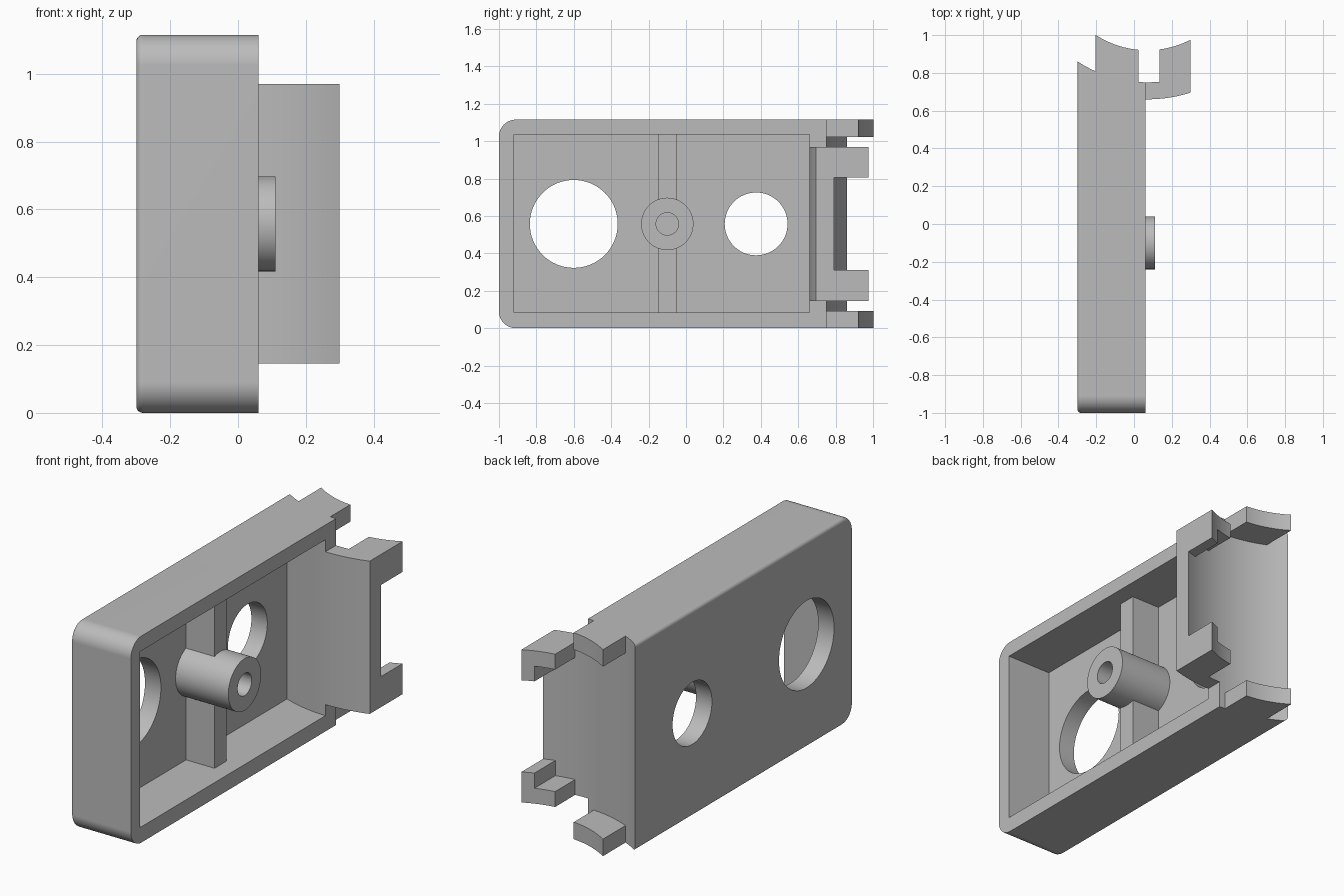
import bpy, bmesh, math
from mathutils import Matrix, Vector

if "Cube" in bpy.data.objects:
    bpy.data.objects.remove(bpy.data.objects["Cube"], do_unlink=True)

H = 1.115                       # overall height
MID = H / 2
BACK, FLOOR, RIM, WING = -0.3, -0.205, 0.06, 0.3   # depths along x
AXIS_X, AXIS_Y = 0.07, 1.42     # shared axis of the curved end
R_TIP, R_IN, R_OUT = 0.5, 0.67, 0.76

grey = bpy.data.materials.new("plain grey")
grey.use_nodes = True
grey.diffuse_color = (0.5, 0.5, 0.5, 1)
grey.node_tree.nodes["Principled BSDF"].inputs["Base Color"].default_value = (0.5, 0.5, 0.5, 1)


def arc(r, x0, x1, n=20):
    """Points on the curved end between two x positions."""
    xs = [x0 + (x1 - x0) * i / n for i in range(n + 1)]
    return [(x, AXIS_Y - math.sqrt(r * r - (x - AXIS_X) ** 2)) for x in xs]


def make(name, bm):
    bmesh.ops.recalc_face_normals(bm, faces=bm.faces)
    mesh = bpy.data.meshes.new(name)
    bm.to_mesh(mesh)
    bm.free()
    mesh.materials.append(grey)
    ob = bpy.data.objects.new(name, mesh)
    bpy.context.collection.objects.link(ob)
    return ob


def prism(points, offset):
    bm = bmesh.new()
    face = bm.faces.new([bm.verts.new(p) for p in points])
    res = bmesh.ops.extrude_face_region(bm, geom=[face])
    moved = [v for v in res["geom"] if isinstance(v, bmesh.types.BMVert)]
    bmesh.ops.translate(bm, verts=moved, vec=offset)
    return bm


def slab(name, outline, z0, z1):
    """Plan outline extruded upwards."""
    return make(name, prism([(x, y, z0) for x, y in outline], Vector((0, 0, z1 - z0))))


def rod(name, y, r, x0, x1):
    """Cylinder lying along x at mid height."""
    bm = bmesh.new()
    place = Matrix.Translation(((x0 + x1) / 2, y, MID)) @ Matrix.Rotation(math.pi / 2, 4, "Y")
    bmesh.ops.create_cone(bm, cap_ends=True, segments=64, radius1=r, radius2=r,
                          depth=x1 - x0, matrix=place)
    return make(name, bm)


def cut(target, cutter):
    mod = target.modifiers.new("cut", "BOOLEAN")
    mod.operation, mod.solver, mod.object = "DIFFERENCE", "EXACT", cutter
    bpy.context.view_layer.objects.active = target
    bpy.ops.object.modifier_apply(modifier=mod.name)
    bpy.data.objects.remove(cutter, do_unlink=True)


# Housing: rounded side outline with a softened back edge
R = 0.09
side = [(1.0, 0), (1.0, H)]
for cz, start in ((H - R, 90), (R, 180)):
    for i in range(13):
        a = math.radians(start + 90 * i / 12)
        side.append((-1 + R + R * math.cos(a), cz + R * math.sin(a)))
bm = prism([(BACK, y, z) for y, z in side], Vector((RIM - BACK, 0, 0)))
back_edges = [e for e in bm.edges if all(abs(v.co.x - BACK) < 1e-5 for v in e.verts)]
bmesh.ops.bevel(bm, geom=back_edges, offset=0.02, segments=5, profile=0.5, affect="EDGES")
housing = make("housing", bm)

# Curved end, open tray and two round windows
cut(housing, slab("end_cutter", arc(R_IN, -0.4, 0.2, 40) + [(0.2, 1.2), (-0.4, 1.2)], -0.1, H + 0.1))
tray = arc(R_OUT, FLOOR, 0.1) + [(0.1, -0.92), (FLOOR, -0.92)]
cut(housing, slab("tray_cutter", tray, 0.085, 1.035))
for y, r in ((-0.6, 0.235), (0.375, 0.168)):
    cut(housing, rod("window_cutter", y, r, BACK - 0.1, FLOOR + 0.1))

# Cross rib and screw post
rib = slab("cross_rib", [(FLOOR - 0.01, -0.15), (-0.035, -0.15), (-0.035, -0.05),
                         (FLOOR - 0.01, -0.05)], 0.08, 1.04)
cut(rib, rod("rib_cutter", -0.1, 0.13, -0.5, 0.2))
post = rod("screw_post", -0.1, 0.14, FLOOR - 0.01, 0.11)
cut(post, rod("screw_hole_cutter", -0.1, 0.06, -0.12, 0.2))

# Curved wing continuing the end wall
wing = slab("curved_wing", arc(R_OUT, RIM - 0.005, WING) + arc(R_IN, WING, RIM - 0.005), 0.145, 0.97)
parts = [housing, rib, post, wing]

# Clips at the bottom, mirrored to the top
for end in ("lower", "upper"):
    for name, x0, x1, z0, z1 in (("housing_clip", FLOOR, 0.025, 0, 0.092),
                                 ("wing_clip", 0.135, WING, 0.145, 0.228),
                                 ("wing_clip_lip", 0.24, WING, 0.228, 0.31)):
        if end == "upper":
            z0, z1 = H - z1, H - z0
        outline = arc(R_IN + 0.005, x0, x1) + arc(R_TIP, x1, x0)
        parts.append(slab(end + "_" + name, outline, z0, z1))

# Smooth curves, crisp edges
for ob in parts:
    bpy.ops.object.select_all(action="DESELECT")
    ob.select_set(True)
    bpy.context.view_layer.objects.active = ob
    bpy.ops.object.shade_smooth_by_angle(angle=math.radians(30))
    normals = ob.modifiers.new("even_normals", "WEIGHTED_NORMAL")
    normals.keep_sharp = True
